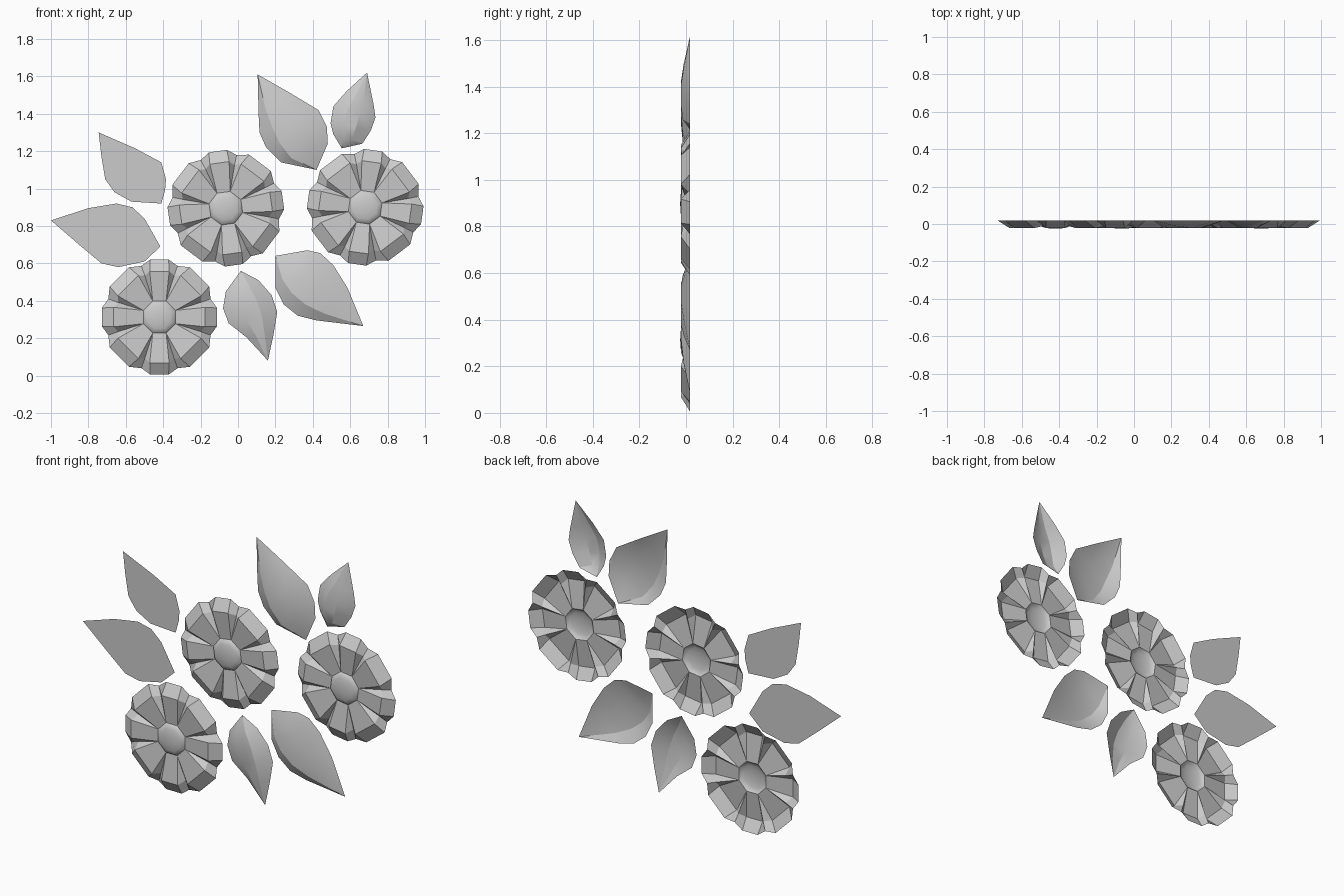
import bpy, bmesh, math
from mathutils import Vector

cube = bpy.data.objects.get("Cube")
if cube:
    bpy.data.objects.remove(cube)

BACK, FRONT = 0.018, -0.022

grey = bpy.data.materials.new("plain grey")
grey.use_nodes = True
grey.diffuse_color = (0.6, 0.6, 0.6, 1)
grey.node_tree.nodes["Principled BSDF"].inputs["Base Color"].default_value = (0.6, 0.6, 0.6, 1)


def finish(name, bm, angle):
    """Turn a bmesh into a shaded object facing the front."""
    bmesh.ops.recalc_face_normals(bm, faces=bm.faces)
    if sum(f.normal.y * f.calc_area() for f in bm.faces) > 0:
        bmesh.ops.reverse_faces(bm, faces=bm.faces)
    mesh = bpy.data.meshes.new(name)
    bm.to_mesh(mesh)
    bm.free()
    mesh.materials.append(grey)
    obj = bpy.data.objects.new(name, mesh)
    bpy.context.collection.objects.link(obj)
    bpy.ops.object.select_all(action="DESELECT")
    obj.select_set(True)
    bpy.context.view_layer.objects.active = obj
    if angle:
        bpy.ops.object.shade_smooth_by_angle(angle=math.radians(angle))


def flower(name, cx, cz, turn):
    """Eight bevelled petals, wide and narrow in turn, split by grooves."""
    def polar(bm, r, deg, y):
        a = math.radians(deg + turn)
        return bm.verts.new((cx + r * math.cos(a), y, cz + r * math.sin(a)))

    bm = bmesh.new()
    inner = [polar(bm, 0.093, 45 * i - 22.5, -0.003) for i in range(8)]
    halves = [12 if i % 2 == 0 else 18 for i in range(8)]
    grooves = []
    for i in range(8):
        mid = 45 * i - 22.5 + (halves[i - 1] - halves[i]) / 2
        grooves.append((polar(bm, 0.235, mid, 0.012), polar(bm, 0.29, mid, BACK)))
    for i, half in enumerate(halves):
        a, b = inner[i], inner[(i + 1) % 8]
        ridge = [polar(bm, 0.25, 45 * i + s * half, FRONT) for s in (-1, 1)]
        tip = [polar(bm, 0.312, 45 * i + s * half * 0.75, BACK) for s in (-1, 1)]
        bm.faces.new((a, ridge[0], ridge[1], b))
        bm.faces.new((ridge[0], tip[0], tip[1], ridge[1]))
        for k, start in ((0, a), (1, b)):
            low, edge = grooves[(i + k) % 8]
            bm.faces.new((start, low, ridge[k]))
            bm.faces.new((ridge[k], low, edge, tip[k]))
    finish(name + "_petals", bm, 0)

    # Domed centre
    bm = bmesh.new()
    rings = []
    for step in range(4):
        t = math.radians(22.5 * step)
        y = -0.003 - 0.022 * math.sin(t)
        rings.append([polar(bm, 0.093 * math.cos(t), 45 * i - 22.5, y) for i in range(8)])
    for low, high in zip(rings, rings[1:]):
        for i in range(8):
            j = (i + 1) % 8
            bm.faces.new((low[i], low[j], high[j], high[i]))
    top = bm.verts.new((cx, -0.025, cz))
    for i in range(8):
        bm.faces.new((rings[-1][i], rings[-1][(i + 1) % 8], top))
    finish(name + "_centre", bm, 60)


def leaf(name, outline, band):
    """Outline runs tip, one side, base, other side; band is the raised strip."""
    bm = bmesh.new()
    pts = [Vector((x, BACK, z)) for x, z in outline]
    verts = [bm.verts.new(p) for p in pts]
    if band is None:
        bm.faces.new(verts)
        finish(name, bm, 0)
        return
    ridges = []
    for f in band:
        row = [verts[0]]
        for k in range(1, 5):
            p = pts[k].lerp(pts[-k], f)
            p.y = BACK + (FRONT - BACK) * (0.7, 1, 1, 0.8)[k - 1]
            row.append(bm.verts.new(p))
        ridges.append(row + [verts[5]])
    rows = [verts[:6], *ridges, [verts[0]] + verts[:4:-1]]
    for one, two in zip(rows, rows[1:]):
        for k in range(5):
            ring = [one[k], one[k + 1], two[k + 1], two[k]]
            bm.faces.new(list(dict.fromkeys(ring)))
    finish(name, bm, 25)


flower("lower_flower", -0.42, 0.313, 0)
flower("middle_flower", -0.065, 0.895, 8)
flower("left_flower", 0.68, 0.9, -8)

leaf("flat_upper_leaf", [(-.745, 1.3), (-.55, 1.215), (-.41, 1.14), (-.385, 1.05),
     (-.39, .99), (-.41, .92), (-.57, .93), (-.66, .98), (-.71, 1.05), (-.73, 1.17)], None)
leaf("flat_lower_leaf", [(-1, .83), (-.8, .895), (-.65, .92), (-.565, .9), (-.5, .84),
     (-.415, .69), (-.5, .61), (-.64, .58), (-.73, .6), (-.85, .7)], None)
leaf("tall_top_leaf", [(.105, 1.61), (.28, 1.51), (.43, 1.42), (.475, 1.33), (.48, 1.24),
     (.42, 1.1), (.23, 1.14), (.15, 1.22), (.115, 1.3), (.11, 1.4)], (.37, .78))
leaf("small_top_leaf", [(.69, 1.62), (.58, 1.52), (.51, 1.44), (.495, 1.35), (.51, 1.29),
     (.555, 1.215), (.665, 1.24), (.71, 1.31), (.735, 1.38), (.725, 1.45)], (.33, .63))
leaf("wide_bottom_leaf", [(.67, .265), (.585, .47), (.51, .59), (.44, .655), (.37, .67),
     (.2, .64), (.2, .47), (.245, .38), (.32, .32), (.42, .295)], (.4, .78))
leaf("narrow_bottom_leaf", [(.16, .08), (.045, .205), (-.05, .28), (-.08, .36), (-.065, .45),
     (.015, .56), (.11, .51), (.18, .43), (.21, .34), (.19, .22)], (.36, .68))
